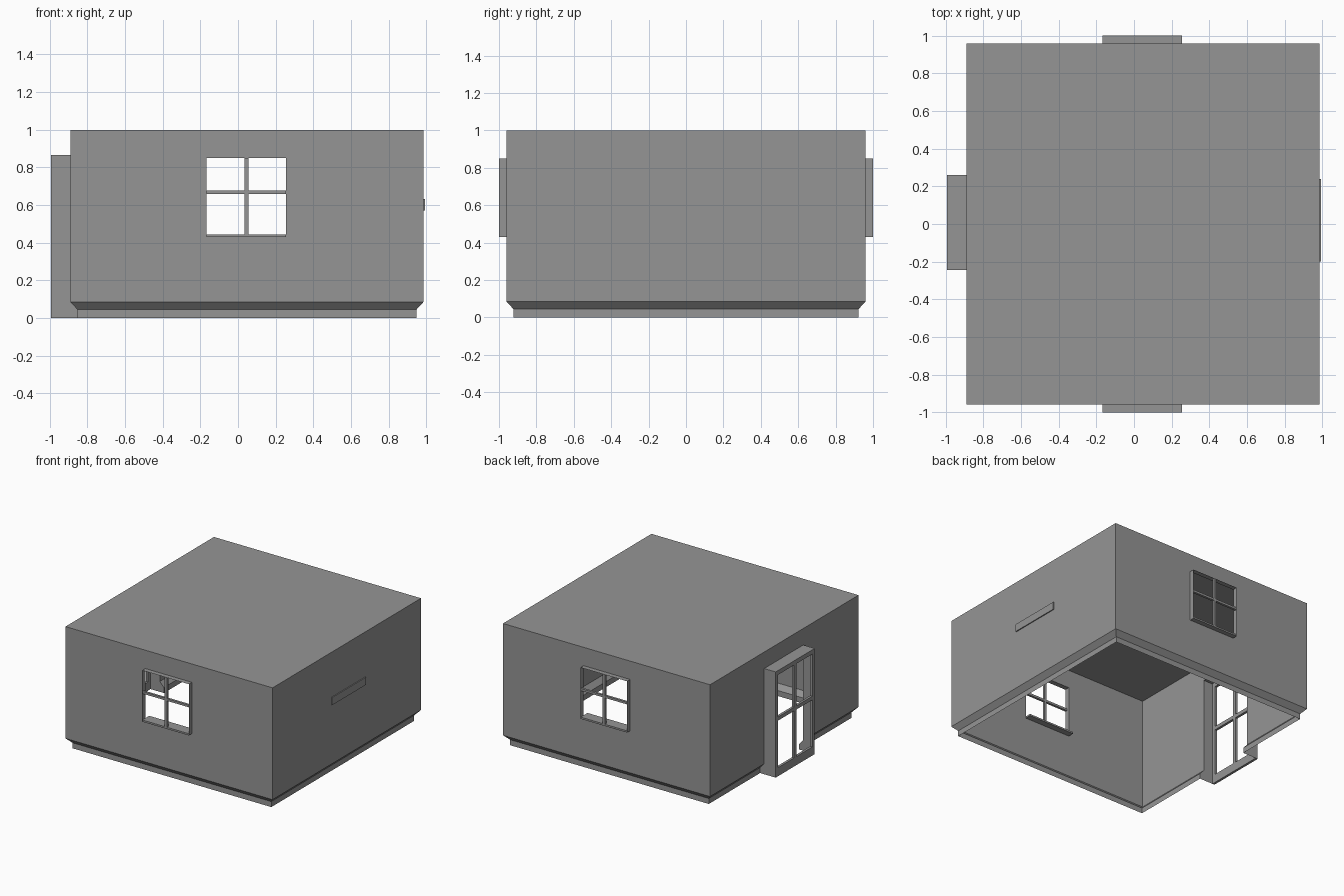
import bpy
import bmesh
from mathutils import Vector

cube = bpy.data.objects.get("Cube")
if cube:
    bpy.data.objects.remove(cube, do_unlink=True)

grey = bpy.data.materials.new("plain grey")
grey.use_nodes = True
colour = (0.3, 0.3, 0.3, 1)
grey.diffuse_color = colour
grey.node_tree.nodes["Principled BSDF"].inputs["Base Color"].default_value = colour

# Main dimensions
X0, X1, Y, TOP = -0.89, 0.985, 0.96, 1.0
FOOT, LIP, INSET = 0.045, 0.085, 0.037
WIN = (-0.167, 0.255, 0.43, 0.85)        # window: x0, x1, z0, z1
DOOR = (-0.245, 0.26, 0.0, 0.865)        # door: y0, y1, z0, z1
DOOR_X = -0.994


def finish(name, bm):
    bmesh.ops.remove_doubles(bm, verts=bm.verts, dist=0.0001)
    bmesh.ops.recalc_face_normals(bm, faces=bm.faces)
    mesh = bpy.data.meshes.new(name)
    bm.to_mesh(mesh)
    bm.free()
    mesh.materials.append(grey)
    obj = bpy.data.objects.new(name, mesh)
    bpy.context.collection.objects.link(obj)
    return obj


def face(bm, points):
    bm.faces.new([bm.verts.new(p) for p in points])


def box(bm, low, high):
    low, high = Vector(low), Vector(high)
    made = bmesh.ops.create_cube(bm, size=1)["verts"]
    for v in made:
        v.co = (low + high) / 2 + v.co * (high - low)


def inset(z):
    return INSET if z <= FOOT else 0


def wall(bm, start, end, place, hole=None):
    """Sheet wall with a stepped foot and an optional rectangular opening."""
    cols, rows = [start, end], {0, FOOT, LIP, TOP}
    if hole:
        cols[1:1] = hole[:2]
        rows |= set(hole[2:])
    rows = sorted(rows)

    def point(i, z):
        u = cols[i]
        if i == 0:
            u += inset(z)
        elif i == len(cols) - 1:
            u -= inset(z)
        return place(u, z)

    for i in range(len(cols) - 1):
        for za, zb in zip(rows, rows[1:]):
            if hole and i == 1 and hole[2] <= (za + zb) / 2 <= hole[3]:
                continue
            face(bm, [point(i, za), point(i + 1, za),
                      point(i + 1, zb), point(i, zb)])


# Hollow building shell, open underneath
bm = bmesh.new()
for s in (-1, 1):
    wall(bm, X0, X1, lambda u, z: (u, s * (Y - inset(z)), z), WIN)
wall(bm, -Y, Y, lambda u, z: (X1 - inset(z), u, z))
wall(bm, -Y, Y, lambda u, z: (X0 + inset(z), u, z), DOOR)
face(bm, [(X0, -Y, TOP), (X1, -Y, TOP), (X1, Y, TOP), (X0, Y, TOP)])
finish("building_shell", bm)


# Windows: thin projecting surround, crossed bars and a sill
def window(name, s):
    x0, x1, z0, z1 = WIN
    bm = bmesh.new()
    corners = [(x0, z0), (x1, z0), (x1, z1), (x0, z1)]
    for (xa, za), (xb, zb) in zip(corners, corners[1:] + corners[:1]):
        face(bm, [(xa, s * Y, za), (xb, s * Y, zb), (xb, s, zb), (xa, s, za)])
    finish(name + "_surround", bm)
    bm = bmesh.new()
    y0, y1 = sorted((s * 0.98, s * 0.999))
    box(bm, (0.035, y0, z0), (0.055, y1, z1))
    box(bm, (x0, y0, 0.66), (x1, y1, 0.678))
    finish(name + "_bars", bm)
    bm = bmesh.new()
    y0, y1 = sorted((s * 0.91, s * 0.999))
    box(bm, (x0, y0, z0), (x1, y1, z0 + 0.014))
    finish(name + "_sill", bm)


window("front_window", -1)
window("back_window", 1)

# Door porch: side cheeks that follow the stepped foot, and a flat top
y0, y1, _, height = DOOR
bm = bmesh.new()
for y in (y0, y1):
    face(bm, [(DOOR_X, y, 0), (X0 + INSET, y, 0), (X0 + INSET, y, FOOT),
              (X0, y, LIP), (X0, y, height), (DOOR_X, y, height)])
face(bm, [(DOOR_X, y0, height), (X0, y0, height),
          (X0, y1, height), (DOOR_X, y1, height)])
finish("door_porch", bm)

# Door frame: stiles, rails and crossed bars
bm = bmesh.new()
near, far = DOOR_X, DOOR_X + 0.02
mid = (y0 + y1) / 2
for ya, yb in ((y0, y0 + 0.03), (mid - 0.015, mid + 0.015), (y1 - 0.03, y1)):
    box(bm, (near, ya, 0), (far, yb, height))
for za, zb in ((0, 0.07), (0.455, 0.485), (height - 0.035, height)):
    box(bm, (near, y0, za), (far, y1, zb))
finish("door_frame", bm)

# Thin plaque on the blank side wall
bm = bmesh.new()
box(bm, (X1, -0.2, 0.57), (X1 + 0.008, 0.24, 0.632))
finish("wall_plaque", bm)
